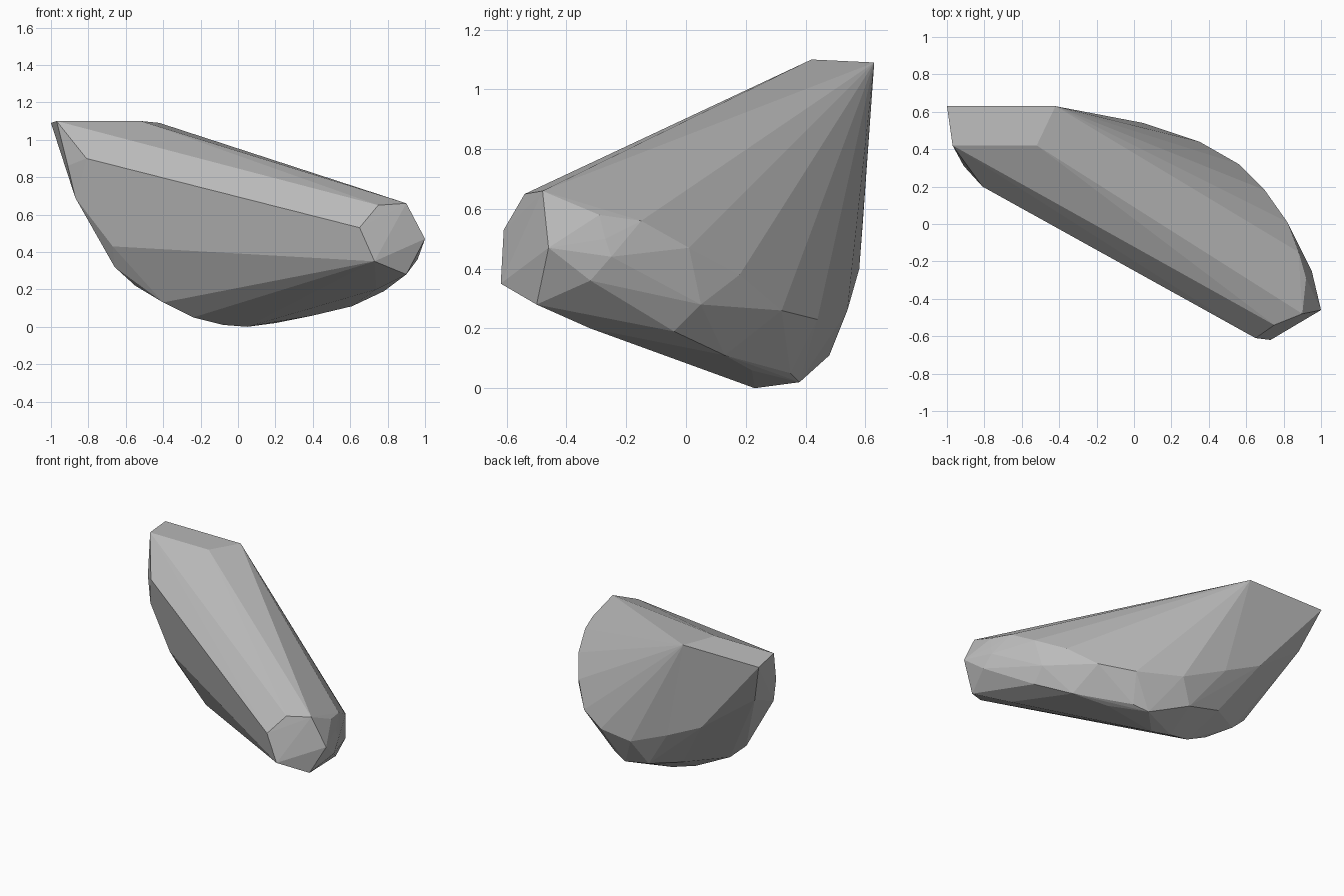
import bpy
import bmesh
import math
from mathutils import Vector


def remove_default_cube():
    cube = bpy.data.objects.get("Cube")
    if cube is not None:
        bpy.data.objects.remove(cube, do_unlink=True)


def make_material(name, colour):
    material = bpy.data.materials.new(name)
    material.use_nodes = True
    material.diffuse_color = colour
    shader = next(node for node in material.node_tree.nodes
                  if node.type == "BSDF_PRINCIPLED")
    shader.inputs["Base Color"].default_value = colour
    shader.inputs["Roughness"].default_value = 0.8
    return material


def chiselled_stone(name, outlines, material):
    """Wrap a tight faceted skin around the given corner outlines."""
    bm = bmesh.new()
    for outline in outlines:
        for corner in outline:
            bm.verts.new(Vector(corner))

    # Wrap the corners and discard anything left inside the skin
    bmesh.ops.convex_hull(bm, input=list(bm.verts), use_existing_faces=False)
    loose = [vert for vert in bm.verts if not vert.link_faces]
    bmesh.ops.delete(bm, geom=loose, context="VERTS")

    # Merge almost level triangles into broad planes
    bmesh.ops.dissolve_limit(bm, angle_limit=math.radians(1),
                             verts=list(bm.verts), edges=list(bm.edges))
    bmesh.ops.recalc_face_normals(bm, faces=list(bm.faces))
    for face in bm.faces:
        face.smooth = False

    mesh = bpy.data.meshes.new(name)
    bm.to_mesh(mesh)
    bm.free()
    mesh.materials.append(material)
    stone = bpy.data.objects.new(name, mesh)
    bpy.context.collection.objects.link(stone)
    return stone


remove_default_cube()
stone_grey = make_material("stone grey", (0.5, 0.5, 0.5, 1))

# Flat plateau at the high end
plateau = [(-1, .63, 1.09), (-.97, .42, 1.1), (-.52, .42, 1.1), (-.42, .63, 1.09)]

# Blunt six-sided nose at the low end
nose = [(.65, -.61, .53), (.75, -.54, .65), (.9, -.48, .66),
        (1, -.46, .47), (.9, -.5, .28), (.73, -.62, .35)]

# Long cleaved front plane and the narrow side next to it
front_plane = [(-.81, .2, .9), (-.82, .23, .8), (-.67, .21, .43), (-.4, .22, .13)]
narrow_side = [(-.91, .31, .86), (-.87, .28, .69), (-.66, .28, .32),
               (-.55, .3, .22), (-.9, .53, .8), (-.67, .46, .54)]

# Rounded flank sweeping from the nose to the back
flank = [(.92, -.29, .58), (.94, -.27, .5), (.95, -.25, .44), (.96, -.32, .36),
         (.88, -.15, .56), (.82, .01, .47), (.79, .05, .28), (.7, .18, .38),
         (.56, .32, .26), (.35, .44, .23)]

# Curved underside
belly = [(.74, -.32, .2), (.78, -.04, .19), (.61, .13, .11), (.4, .22, .06),
         (.3, .35, .05), (.2, .38, .02), (.05, .23, 0), (-.08, .26, .01),
         (-.24, .23, .05)]

# Steep back below the plateau
back = [(-.53, .59, .53), (-.26, .58, .4), (.05, .54, .26),
        (-.05, .48, .11), (-.3, .46, .18)]

chiselled_stone("chiselled_stone",
                [plateau, nose, front_plane, narrow_side, flank, belly, back],
                stone_grey)
